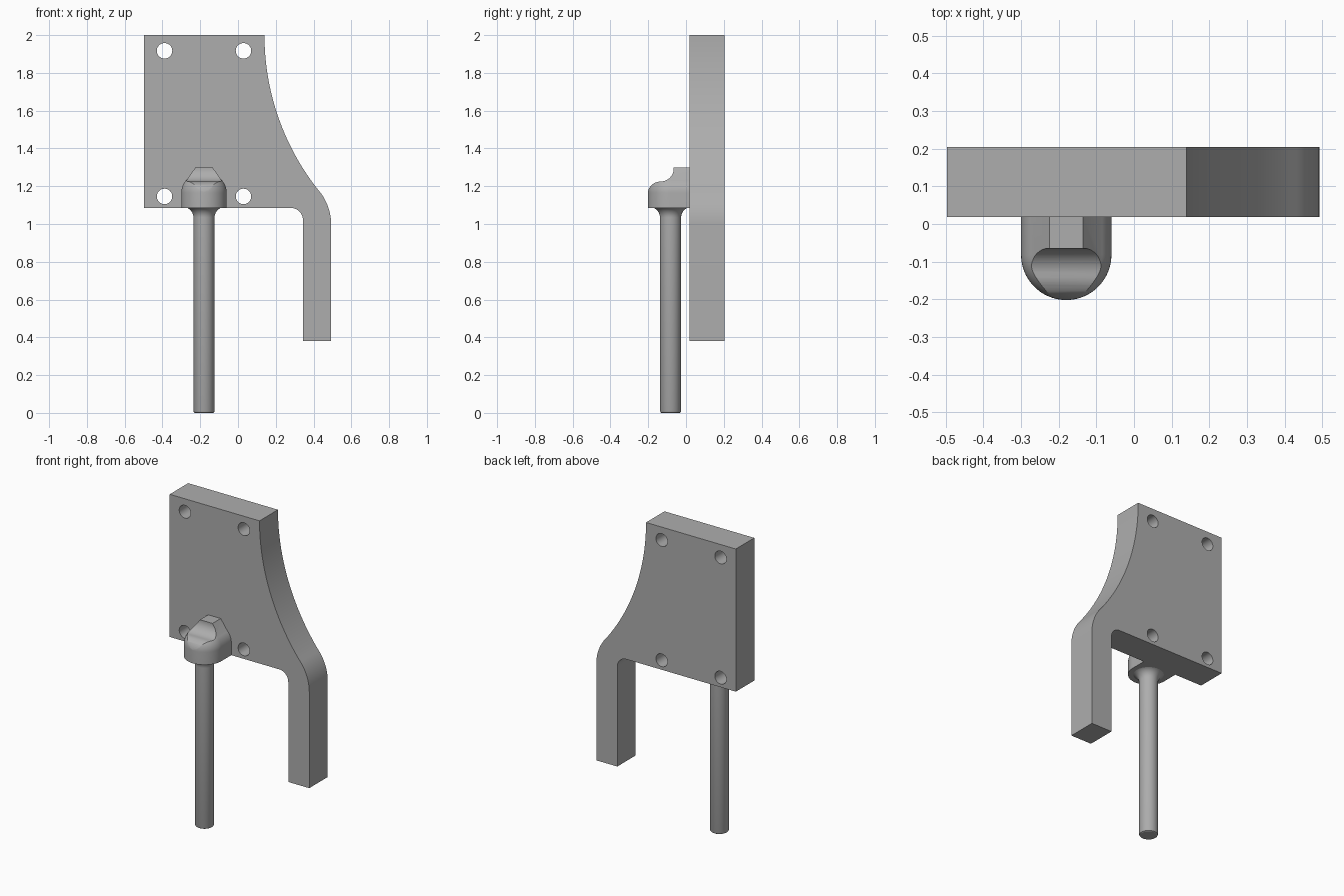
import bpy, bmesh
from math import sin, cos, pi, radians

cube = bpy.data.objects.get("Cube")
if cube:
    bpy.data.objects.remove(cube, do_unlink=True)

GREY = (0.42, 0.42, 0.42, 1)
mat = bpy.data.materials.new("plain grey")
mat.use_nodes = True
mat.diffuse_color = GREY
mat.node_tree.nodes["Principled BSDF"].inputs["Base Color"].default_value = GREY

PIN_X, PIN_Y = -0.18, -0.082
FRONT, BACK = 0.018, 0.205


def arc(cx, cy, r, start, end, n=16):
    """Points along an arc, angles in degrees."""
    steps = [radians(start + (end - start) * i / n) for i in range(n + 1)]
    return [(cx + r * cos(a), cy + r * sin(a)) for a in steps]


def loft(name, rings, closed=True):
    """Skin equal-length rings and cap both ends."""
    bm = bmesh.new()
    loops = [[bm.verts.new(p) for p in ring] for ring in rings]
    n = len(loops[0])
    for a, b in zip(loops, loops[1:]):
        for i in range(n):
            j = (i + 1) % n
            bm.faces.new((a[i], a[j], b[j], b[i]))
    bm.faces.new(loops[0][::-1])
    bm.faces.new(loops[-1])
    bmesh.ops.recalc_face_normals(bm, faces=bm.faces)
    mesh = bpy.data.meshes.new(name)
    bm.to_mesh(mesh)
    bm.free()
    mesh.materials.append(mat)
    obj = bpy.data.objects.new(name, mesh)
    bpy.context.collection.objects.link(obj)
    return obj


def lathe(name, x, y, profile, n=48):
    circle = arc(0, 0, 1, 0, 360, n)[:-1]
    return loft(name, [[(x + r * c, y + r * s, z) for c, s in circle]
                       for r, z in profile])


def activate(obj):
    bpy.ops.object.select_all(action="DESELECT")
    obj.select_set(True)
    bpy.context.view_layer.objects.active = obj


def boolean(obj, cutter, operation):
    cutter.hide_render = True
    mod = obj.modifiers.new("cut", "BOOLEAN")
    mod.operation, mod.object, mod.solver = operation, cutter, "EXACT"
    activate(obj)
    bpy.ops.object.modifier_apply(modifier=mod.name)
    bpy.data.objects.remove(cutter, do_unlink=True)


# Mounting plate with its curved flank and hanging leg
SWEEP = 38.7
outline = [(-0.497, 2.0), (-0.497, 1.085)]
outline += arc(0.28, 1.021, 0.064, 90, 0, 10)
outline += [(0.344, 0.38), (0.493, 0.38)]
outline += arc(0.215, 0.998, 0.278, 0, SWEEP, 12)
outline += arc(1.4635, 2.0, 1.3235, 180 + SWEEP, 180, 32)[1:]
plate = loft("mounting_plate", [[(x, y, z) for x, z in outline] for y in (FRONT, BACK)])

# Four bolt holes
for x in (-0.389, 0.029):
    for z in (1.146, 1.917):
        hole = loft("hole_cutter", [[(a, y, b) for a, b in arc(x, z, 0.041, 0, 360, 32)[:-1]]
                                    for y in (-0.1, 0.4)])
        boolean(plate, hole, "DIFFERENCE")

# Pin boss: rounded plan narrowing with height
side = [(0.0, 1.085), (0.0, 1.165)]
side += [(0.12 - r, z) for r, z in arc(0.02, 1.165, 0.1, 0, 46, 10)][1:]
side += [(0.075, 1.30)]
rings = []
for inset, z in side:
    r = 0.12 - inset
    plan = [(r, FRONT + 0.002)] + arc(0, PIN_Y, r, 0, -180, 40) + [(-r, FRONT + 0.002)]
    rings.append([(PIN_X + x, y, z) for x, y in plan])
boss = loft("pin_boss", rings)

# Scooped front of the boss
scoop = [(0.1, 1.0), (-0.3, 1.0), (-0.3, 1.155)]
scoop += arc(-0.134, 1.155, 0.07, 180, 90, 12)
scoop += arc(-0.134, 1.294, 0.069, -90, 0, 12)
scoop += [(-0.065, 1.4), (0.1, 1.4)]
shape = loft("scoop_cutter", [[(x, y, z) for y, z in scoop] for x in (-0.5, 0.2)])
boolean(boss, shape, "INTERSECT")

# Pin with a rounded tip and a flared root
profile = [(0.048, 0.0), (0.053, 0.003), (0.056, 0.01)]
profile += arc(0.112, 1.034, 0.056, 180, 90, 10)
pin = lathe("pin", PIN_X, PIN_Y, profile)

for obj in (plate, boss, pin):
    activate(obj)
    bpy.ops.object.shade_smooth_by_angle(angle=radians(28))
